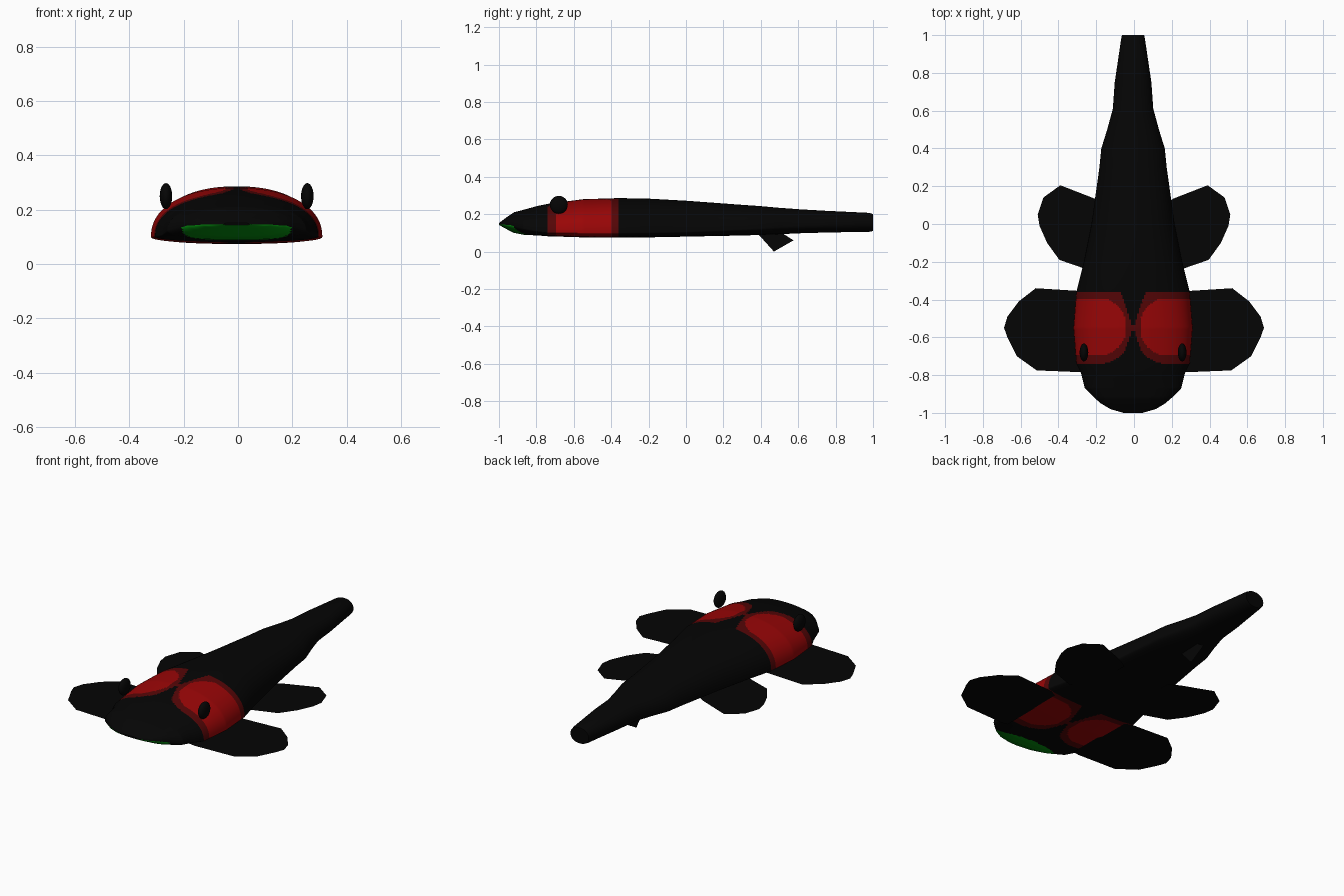
import bpy, bmesh, math
from mathutils import Vector

default = bpy.data.objects.get("Cube")
if default:
    bpy.data.objects.remove(default)


def material(name, r, g, b):
    m = bpy.data.materials.new(name)
    m.use_nodes = True
    m.diffuse_color = (r, g, b, 1)
    m.node_tree.nodes["Principled BSDF"].inputs["Base Color"].default_value = (r, g, b, 1)
    return m


BLACK = material("black skin", 0.0015, 0.0015, 0.0015)
DARK = material("dark red border", 0.09, 0.0017, 0.002)
RED = material("red patch", 0.32, 0.0017, 0.002)
GREEN = material("green mouth", 0.001, 0.27, 0.004)


def finish(name, bm, mats, smooth=True):
    mesh = bpy.data.meshes.new(name)
    bm.to_mesh(mesh)
    bm.free()
    for m in mats:
        mesh.materials.append(m)
    ob = bpy.data.objects.new(name, mesh)
    bpy.context.collection.objects.link(ob)
    if smooth:
        bpy.ops.object.select_all(action="DESELECT")
        ob.select_set(True)
        bpy.context.view_layer.objects.active = ob
        bpy.ops.object.shade_smooth_by_angle(angle=math.radians(40))
    return ob


# Body stations: y, half width, underside, widest edge, top
STATIONS = [
    (-1.0, 0.05, 0.143, 0.147, 0.152), (-0.98, 0.12, 0.131, 0.146, 0.168),
    (-0.95, 0.17, 0.115, 0.144, 0.19), (-0.92, 0.205, 0.1, 0.14, 0.21),
    (-0.87, 0.255, 0.09, 0.125, 0.223), (-0.79, 0.275, 0.086, 0.108, 0.245),
    (-0.74, 0.3, 0.082, 0.102, 0.255), (-0.55, 0.315, 0.076, 0.1, 0.28),
    (-0.36, 0.3, 0.074, 0.1, 0.286), (-0.2, 0.26, 0.076, 0.102, 0.283),
    (0.0, 0.22, 0.08, 0.106, 0.272), (0.3, 0.178, 0.086, 0.12, 0.25),
    (0.4, 0.168, 0.089, 0.125, 0.243), (0.5, 0.137, 0.093, 0.133, 0.234),
    (0.61, 0.107, 0.098, 0.14, 0.226), (0.75, 0.097, 0.102, 0.147, 0.218),
    (0.98, 0.063, 0.106, 0.155, 0.207), (1.0, 0.059, 0.11, 0.155, 0.201)]
SEGMENTS = 240
CENTRE_X = -0.005


def section(y):
    for a, b in zip(STATIONS, STATIONS[1:]):
        if y <= b[0]:
            t = (y - a[0]) / (b[0] - a[0])
            return [p + (q - p) * t for p, q in zip(a[1:], b[1:])]
    return STATIONS[-1][1:]


def rounded(v):
    return math.copysign(abs(v) ** 0.9, v)


def body_colour(face):
    c = face.calc_center_median()
    u = abs(c.x - CENTRE_X)
    t = abs(c.y + 0.55) / 0.19
    s = abs(c.y + 0.545) / 0.148
    if s < 1 and u > 0.04 + 0.1 * s ** 3:
        return 2
    if t < 1 and u > 0.065 * t + (0.1 * t ** 8 if c.y < -0.55 else 0):
        return 1
    if face.normal.z < -0.1 and (u / 0.2) ** 2 + ((c.y + 0.92) / 0.085) ** 2 < 1:
        return 3
    return 0


# Lofted body with extra rings around the painted patches
ys = {s[0] for s in STATIONS}
ys |= {-0.74 + 0.38 * i / 50 for i in range(1, 50)}
ys |= {-1 + 0.008 * i for i in range(1, 24)}
bm = bmesh.new()
rings = []
for y in sorted(ys):
    w, low, edge, top = section(y)
    ring = []
    for i in range(SEGMENTS):
        a = math.tau * i / SEGMENTS
        x, z = rounded(math.cos(a)), rounded(math.sin(a))
        height = top - edge if z > 0 else edge - low
        ring.append(bm.verts.new((CENTRE_X + w * x, y, edge + z * height)))
    rings.append(ring)
for r, q in zip(rings, rings[1:]):
    for i in range(SEGMENTS):
        j = (i + 1) % SEGMENTS
        bm.faces.new((r[i], r[j], q[j], q[i]))
bm.faces.new(rings[0])
bm.faces.new(rings[-1])
bmesh.ops.recalc_face_normals(bm, faces=bm.faces)
bm.normal_update()
for f in bm.faces:
    f.material_index = body_colour(f)
finish("body", bm, [BLACK, DARK, RED, GREEN])


def flat_sheet(name, points):
    b = bmesh.new()
    b.faces.new([b.verts.new(p) for p in points])
    bmesh.ops.triangulate(b, faces=b.faces)
    finish(name, b, [BLACK], smooth=False)


# Paired flat fins, level with the underside
FRONT_FIN = [(0.23, -0.78), (0.27, -0.785), (0.515, -0.775), (0.62, -0.7), (0.67, -0.6),
             (0.688, -0.55), (0.67, -0.49), (0.61, -0.41), (0.52, -0.34), (0.28, -0.355), (0.23, -0.38)]
REAR_FIN = [(0.15, -0.2), (0.25, -0.24), (0.395, -0.19), (0.46, -0.1), (0.5, -0.01),
            (0.51, 0.05), (0.48, 0.14), (0.39, 0.205), (0.21, 0.135), (0.15, 0.1)]
for side, sign in (("left", 1), ("right", -1)):
    for part, outline in (("front", FRONT_FIN), ("rear", REAR_FIN)):
        flat_sheet(f"{side}_{part}_fin", [(sign * x, y, 0.083) for x, y in outline][::sign])
    # Raised oval eyes
    b = bmesh.new()
    bmesh.ops.create_uvsphere(b, u_segments=20, v_segments=12, radius=0.048)
    bmesh.ops.scale(b, vec=Vector((0.48, 1, 1)), verts=b.verts)
    bmesh.ops.translate(b, vec=Vector((CENTRE_X + sign * 0.26, -0.68, 0.25)), verts=b.verts)
    finish(f"{side}_eye", b, [BLACK])

# Small fin under the tail
flat_sheet("tail_fin", [(CENTRE_X, y, z) for y, z in
                        ((0.38, 0.1), (0.47, 0.0), (0.575, 0.06), (0.52, 0.095))])
